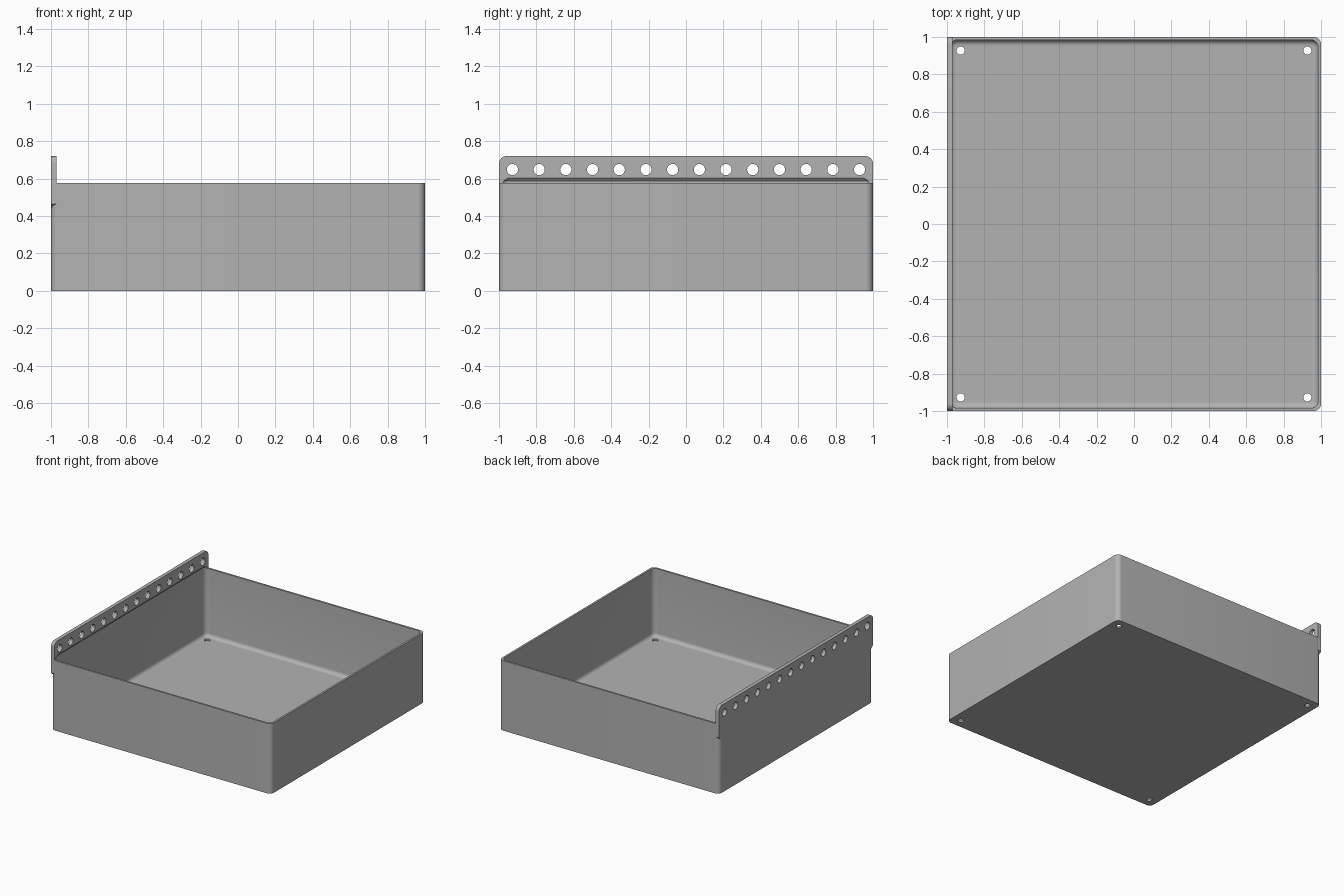
import bpy, bmesh
from math import sin, cos, pi, radians

if "Cube" in bpy.data.objects:
    bpy.data.objects.remove(bpy.data.objects["Cube"], do_unlink=True)

HEIGHT, WALL, FLOOR, CORNER = 0.575, 0.016, 0.016, 0.04
RIM_TOP, RIM_THICK = 0.72, 0.03

grey = bpy.data.materials.new("plain grey")
grey.use_nodes = True
grey.diffuse_color = (0.45, 0.45, 0.45, 1)
grey.node_tree.nodes["Principled BSDF"].inputs["Base Color"].default_value = grey.diffuse_color


def loft(name, rings):
    """Closed solid through a list of equal-length point rings."""
    bm = bmesh.new()
    loops = [[bm.verts.new(p) for p in ring] for ring in rings]
    for a, b in zip(loops, loops[1:]):
        for i in range(len(a)):
            j = (i + 1) % len(a)
            bm.faces.new((a[i], a[j], b[j], b[i]))
    bm.faces.new(loops[0][::-1])
    bm.faces.new(loops[-1])
    bmesh.ops.recalc_face_normals(bm, faces=bm.faces)
    mesh = bpy.data.meshes.new(name)
    bm.to_mesh(mesh)
    bm.free()
    mesh.materials.append(grey)
    obj = bpy.data.objects.new(name, mesh)
    bpy.context.collection.objects.link(obj)
    return obj


def rounded_square(inset, z, radius, steps=8):
    c = 1 - inset - radius
    ring = []
    for q, (sx, sy) in enumerate([(1, 1), (-1, 1), (-1, -1), (1, -1)]):
        for k in range(steps + 1):
            a = (q + k / steps) * pi / 2
            ring.append((sx * c + radius * cos(a), sy * c + radius * sin(a), z))
    return ring


def circle(radius, n=24):
    return [(radius * cos(2 * pi * k / n), radius * sin(2 * pi * k / n)) for k in range(n)]


def combine(target, tool, operation):
    mod = target.modifiers.new(operation.title(), 'BOOLEAN')
    mod.operation, mod.object, mod.solver = operation, tool, 'EXACT'
    bpy.context.view_layer.objects.active = target
    bpy.ops.object.modifier_apply(modifier=mod.name)
    bpy.data.objects.remove(tool, do_unlink=True)


# Tray body with rounded vertical corners
tray = loft("tray", [rounded_square(0, z, CORNER) for z in (0, HEIGHT)])

# Mounting rail: rounded on top, chamfered under its overhanging ends
half = [(1 - CORNER, 0.43), (1, 0.465)]
for k in range(9):
    a = k / 8 * pi / 2
    half.append((1 - CORNER + CORNER * cos(a), RIM_TOP - CORNER + CORNER * sin(a)))
outline = half + [(-y, z) for y, z in reversed(half)]
rail = loft("rail", [[(x, y, z) for y, z in outline] for x in (-1, -1 + RIM_THICK)])
combine(tray, rail, 'UNION')

# Cavity: filleted floor edge, straight walls, sloped undercut into the rail
FILLET = 0.03
rings = []
for k in range(7):
    a = k / 6 * pi / 2
    rings.append(rounded_square(WALL + FILLET * (1 - sin(a)), FLOOR + FILLET * (1 - cos(a)),
                                0.008 + FILLET * sin(a)))
rings.append(rounded_square(WALL, HEIGHT + 0.012, 0.038))
rings.append(rounded_square(RIM_THICK + 0.004, 0.609, 0.03))
combine(tray, loft("cavity", rings), 'DIFFERENCE')

# Row of holes along the rail
for i in range(14):
    y = -0.928 + i * 1.856 / 13
    hole = loft("rail_hole", [[(x, y + u, 0.648 + v) for u, v in circle(0.03)] for x in (-1.1, -0.9)])
    combine(tray, hole, 'DIFFERENCE')

# Screw holes in the floor corners
for sx in (-1, 1):
    for sy in (-1, 1):
        hole = loft("floor_hole", [[(sx * 0.927 + u, sy * 0.927 + v, z) for u, v in circle(0.022)]
                                   for z in (-0.1, 0.1)])
        combine(tray, hole, 'DIFFERENCE')

bpy.ops.object.select_all(action='DESELECT')
tray.select_set(True)
bpy.context.view_layer.objects.active = tray
bpy.ops.object.shade_smooth_by_angle(angle=radians(30))
